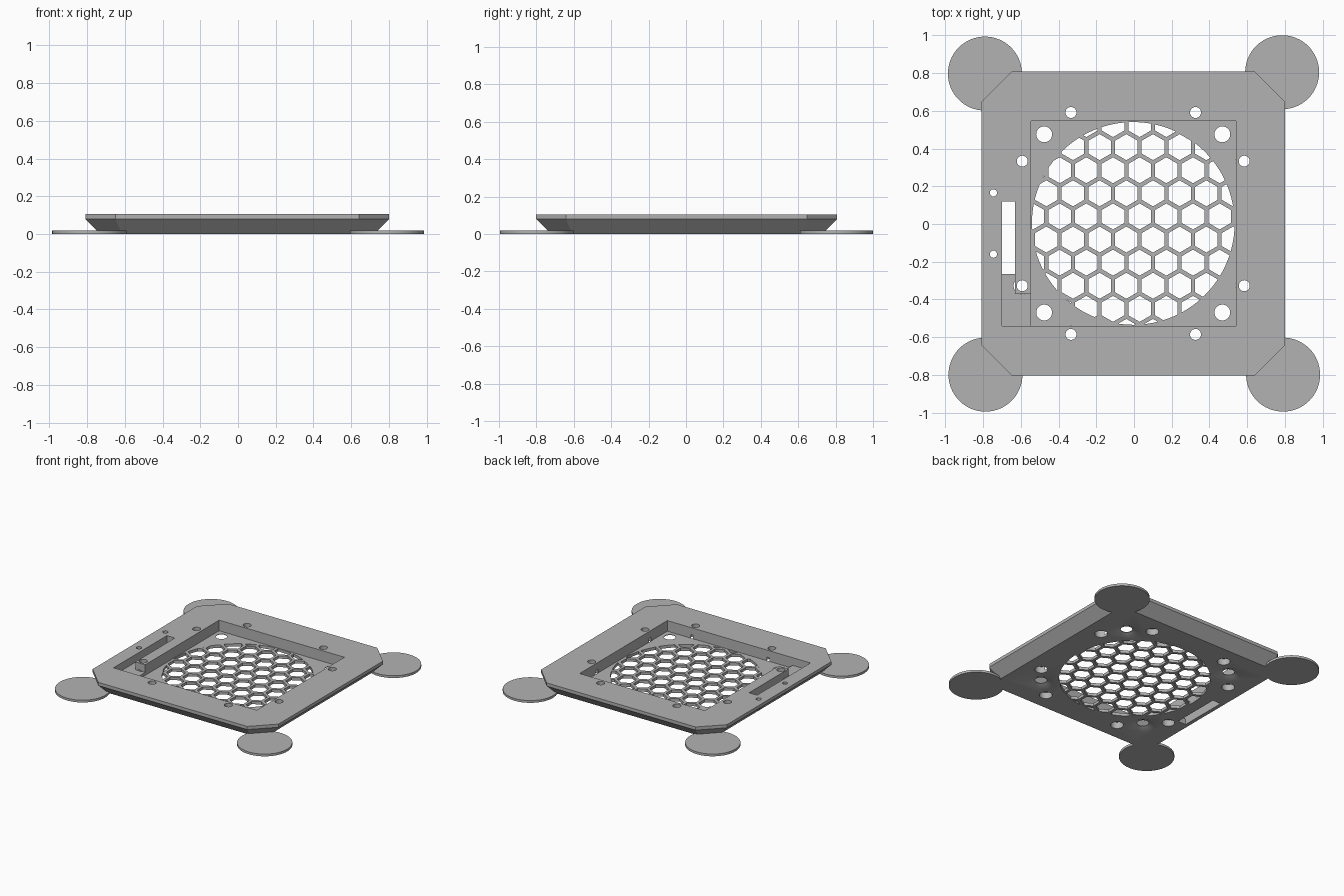
import bpy, bmesh, math
from mathutils import Matrix, Vector

if "Cube" in bpy.data.objects:
    bpy.data.objects.remove(bpy.data.objects["Cube"])

CX, CY = -0.004, 0.003          # centre of the plate
HALF, CHAMFER, TOP = 0.805, 0.16, 0.105
FLOOR, LEDGE = 0.022, 0.045     # fan pocket floor, wire channel floor

grey = bpy.data.materials.new("light grey")
grey.diffuse_color = (0.45, 0.45, 0.45, 1)
grey.use_nodes = True
grey.node_tree.nodes["Principled BSDF"].inputs["Base Color"].default_value = grey.diffuse_color


def new_object(name, bm):
    bmesh.ops.recalc_face_normals(bm, faces=bm.faces)
    mesh = bpy.data.meshes.new(name)
    bm.to_mesh(mesh)
    bm.free()
    mesh.materials.append(grey)
    ob = bpy.data.objects.new(name, mesh)
    bpy.context.collection.objects.link(ob)
    return ob


def loft(bm, rings):
    """Closed solid through rings of equal point count."""
    vs = [[bm.verts.new(p) for p in r] for r in rings]
    n = len(vs[0])
    for a, b in zip(vs, vs[1:]):
        for i in range(n):
            bm.faces.new((a[i], a[(i + 1) % n], b[(i + 1) % n], b[i]))
    bm.faces.new(vs[0][::-1])
    bm.faces.new(vs[-1])


def circle(x, y, z, r, n, turn=0.0):
    return [(x + r * math.cos(turn + math.tau * i / n),
             y + r * math.sin(turn + math.tau * i / n), z) for i in range(n)]


def turned(bm, x, y, profile, n=32, turn=0.0):
    """Round solid from (radius, height) pairs."""
    loft(bm, [circle(x, y, z, r, n, turn) for r, z in profile])


def box(bm, x0, x1, y0, y1, z0, z1):
    loft(bm, [[(x0, y0, z), (x1, y0, z), (x1, y1, z), (x0, y1, z)] for z in (z0, z1)])


def cut(target, cutter, operation='DIFFERENCE'):
    mod = target.modifiers.new("cut", 'BOOLEAN')
    mod.operation, mod.solver, mod.object = operation, 'EXACT', cutter
    cutter.hide_render = True
    bpy.context.view_layer.objects.active = target
    bpy.ops.object.modifier_apply(modifier=mod.name)
    bpy.data.objects.remove(cutter)


def octagon(inset, z):
    h = HALF - inset
    k = HALF - CHAMFER - inset * (math.sqrt(2) - 1)
    pts = [(k, -h), (h, -k), (h, k), (k, h), (-k, h), (-h, k), (-h, -k), (-k, -h)]
    return [(CX + x, CY + y, z) for x, y in pts]


# Plate with sloping underside edge
bm = bmesh.new()
loft(bm, [octagon(0.08, 0), octagon(0, 0.08), octagon(0, TOP)])
plate = new_object("fan_plate", bm)

# Fan pocket
bm = bmesh.new()
box(bm, -0.545, 0.54, -0.54, 0.545, FLOOR, 0.2)
cut(plate, new_object("pocket_cutter", bm))

# L-shaped wire channel beside the pocket
bm = bmesh.new()
loft(bm, [[(-0.70, -0.54, z), (-0.54, -0.54, z), (-0.54, -0.37, z), (-0.63, -0.37, z),
           (-0.63, -0.20, z), (-0.70, -0.20, z)] for z in (LEDGE, 0.2)])
cut(plate, new_object("channel_cutter", bm))

# Through slot
bm = bmesh.new()
box(bm, -0.70, -0.63, -0.265, 0.12, -0.1, 0.2)
cut(plate, new_object("slot_cutter", bm))

# Screw holes, widened underneath
bm = bmesh.new()
for sx in (-1, 1):
    for sy in (-1, 1):
        turned(bm, CX + sx * 0.472, CY + sy * 0.472,
               [(0.085, -0.05), (0.085, 0.0), (0.042, 0.018), (0.042, 0.2)])
        for dx, dy in ((0.33, 0.588), (0.588, 0.33)):
            turned(bm, CX + sx * dx, CY + sy * dy,
                   [(0.046, -0.05), (0.046, 0.05), (0.029, 0.05), (0.029, 0.2)])
for y in (-0.16, 0.165):
    turned(bm, -0.745, y, [(0.019, -0.05), (0.019, 0.2)], 20)
cut(plate, new_object("hole_cutter", bm))

# Honeycomb grille: hexagons trimmed to a circle, then cut through the floor
PITCH, BAR = 0.1413, 0.022
bm = bmesh.new()
for row in range(-6, 7):
    for col in range(-6, 7):
        x = 0.03 + (col + 0.5 * (row % 2)) * PITCH
        y = 0.04 + row * PITCH * math.sqrt(3) / 2
        if math.hypot(x - CX, y - CY) < 0.62:
            turned(bm, x, y, [((PITCH - BAR) / math.sqrt(3), -0.05),
                              ((PITCH - BAR) / math.sqrt(3), 0.06)], 6, math.pi / 6)
hexes = new_object("honeycomb_cutter", bm)
bm = bmesh.new()
turned(bm, CX, CY, [(0.537, -0.04), (0.537, 0.05)], 96)
cut(hexes, new_object("grille_trim", bm), 'INTERSECT')
cut(plate, hexes)

# Thin round pads under the four corners
pads = []
for name, x, y in (("front_left_pad", -0.787, -0.798), ("front_right_pad", 0.79, -0.798),
                   ("back_left_pad", -0.79, 0.797), ("back_right_pad", 0.785, 0.804)):
    bm = bmesh.new()
    turned(bm, x, y, [(0.196, 0.0), (0.196, 0.018)], 64)
    pads.append(new_object(name, bm))

# Smooth the round walls, keep edges sharp
bpy.ops.object.select_all(action='DESELECT')
for ob in [plate] + pads:
    ob.select_set(True)
bpy.context.view_layer.objects.active = plate
bpy.ops.object.shade_smooth_by_angle(angle=math.radians(30))
